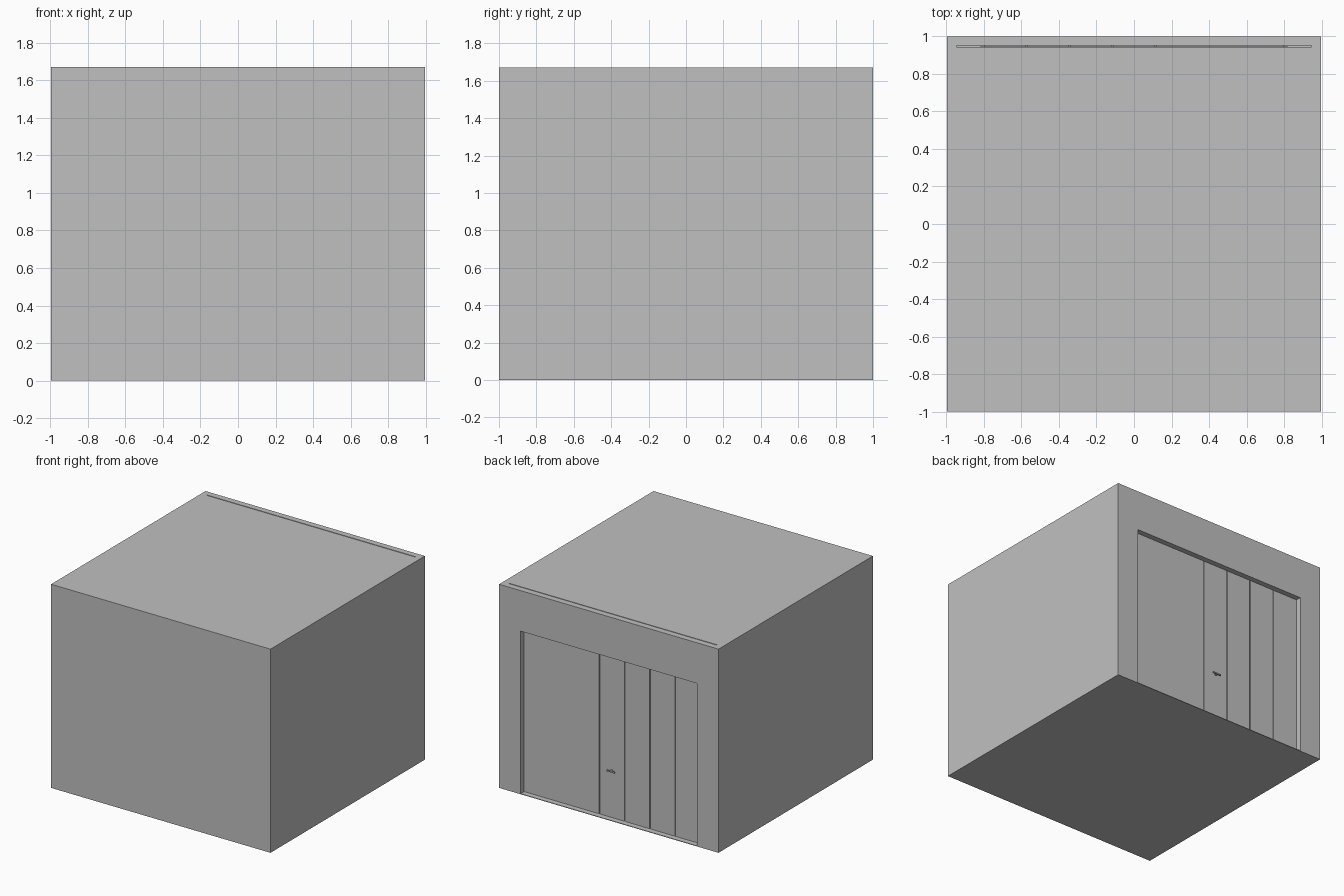
import bpy

old = bpy.data.objects.get("Cube")
if old:
    bpy.data.objects.remove(old, do_unlink=True)

grey = bpy.data.materials.new("plain_grey")
grey.use_nodes = True
GREY = (0.53, 0.53, 0.53, 1)
grey.diffuse_color = GREY
grey.node_tree.nodes["Principled BSDF"].inputs["Base Color"].default_value = GREY


def box(name, x, y, z):
    """Box spanning the given (low, high) ranges."""
    spans = (x, y, z)
    bpy.ops.mesh.primitive_cube_add(size=1, location=[(a + b) / 2 for a, b in spans])
    ob = bpy.context.object
    ob.name = name
    ob.scale = [b - a for a, b in spans]
    bpy.ops.object.transform_apply(location=False, rotation=False, scale=True)
    ob.data.materials.append(grey)
    return ob


W, D, H = 0.995, 1.0, 1.67      # half width, half depth, height
T = 0.05                        # wall thickness
F = 0.005                       # floor thickness
DOOR, TOP = 0.8, 1.337          # half width and height of the doorway
FACE = 0.955                    # outer plane of the door

# Shell: floor, walls and a roof set between them with a slot at the back
box("floor", (-W, W), (-D, D), (0, F))
box("front_wall", (-W, W), (-D, T - D), (F, H))
box("roof", (T - W, W - T), (T - D, D - T - 0.007), (H - T, H))
for side, s in (("left", 1), ("right", -1)):
    box(side + "_wall", sorted((s * W, s * (W - T))), (T - D, D - T), (F, H))
    box(side + "_door_jamb", sorted((s * W, s * DOOR)), (D - T, D), (F, TOP))
box("door_header", (-W, W), (D - T, D), (TOP, H))

# Door: backing sheet with vertical panels separated by narrow grooves
box("door_backing", (-DOOR - 0.02, DOOR + 0.02), (FACE - 0.025, FACE - 0.008), (F, TOP + 0.02))
pitch = 2 * DOOR / 7
seams = [-DOOR + i * pitch for i in range(5)] + [DOOR]
for i, (a, b) in enumerate(zip(seams, seams[1:])):
    left_gap = 0 if i == 0 else 0.004
    right_gap = 0 if b == DOOR else 0.004
    box("door_panel_%d" % (i + 1), (a + left_gap, b - right_gap),
        (FACE - 0.009, FACE), (F, TOP))

# Handle: crossbar on a short stem
box("handle_stem", (-0.008, 0.008), (FACE, FACE + 0.018), (0.382, 0.398))
box("handle_bar", (-0.035, 0.035), (FACE + 0.014, FACE + 0.024), (0.385, 0.395))
